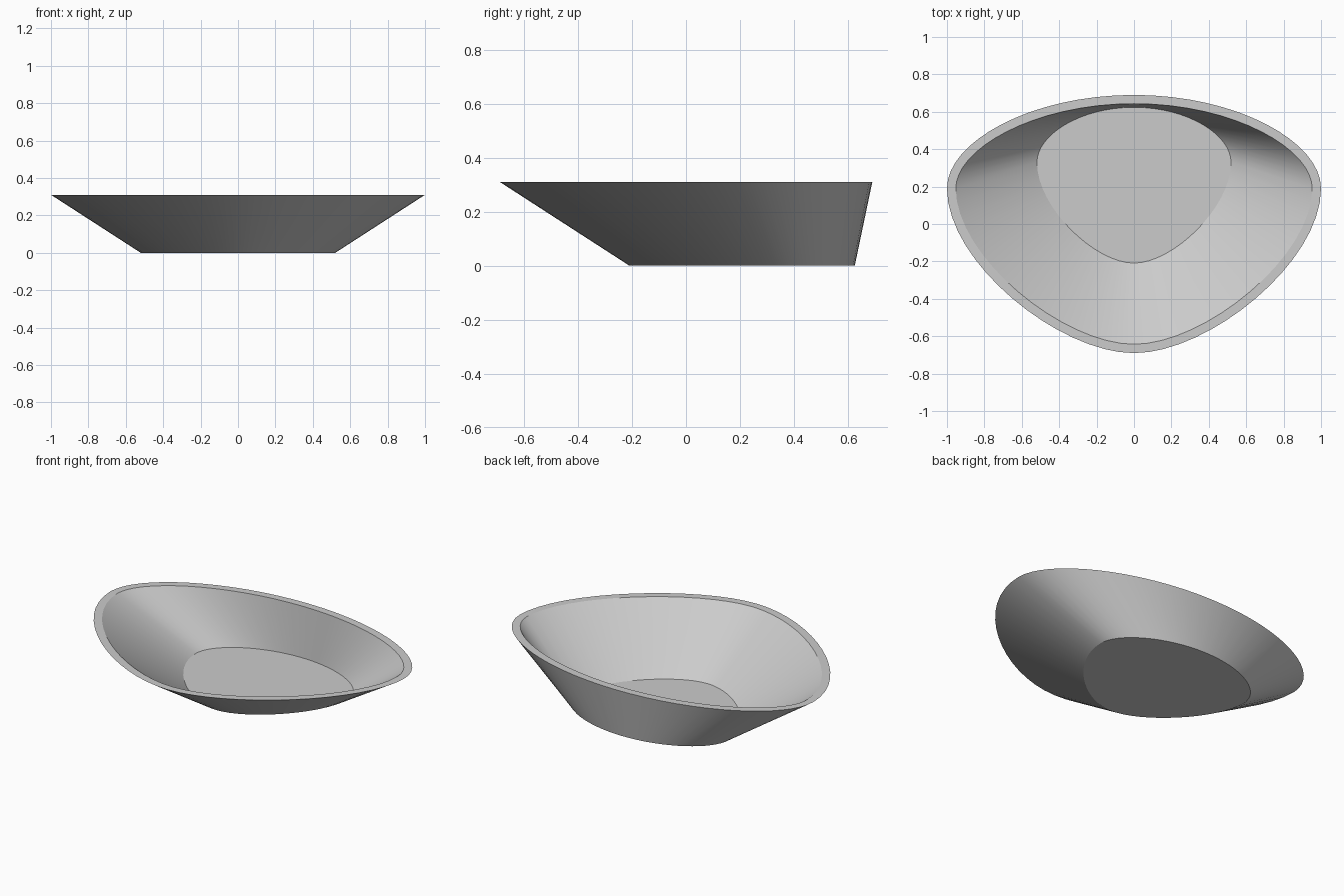
import bpy, bmesh, math
from mathutils import Vector
from mathutils.geometry import interpolate_bezier

if "Cube" in bpy.data.objects:
    bpy.data.objects.remove(bpy.data.objects["Cube"])

STEPS = 16        # segments per quarter of an outline
HEIGHT = 0.31
RIM = 0.047       # rim width


def outline(half_width, back, widest, front):
    """Closed rounded outline, blunt at the back and more pointed in front."""
    def quarter(y_end, side_h, end_h):
        return interpolate_bezier(
            Vector((half_width, widest)),
            Vector((half_width, widest + (y_end - widest) * side_h)),
            Vector((half_width * end_h, y_end)),
            Vector((0, y_end)), STEPS + 1)
    rear = quarter(back, 0.5, 0.55)
    fore = quarter(front, 0.45, 0.40)
    right = list(reversed(fore)) + list(rear[1:])       # front to back, x >= 0
    left = [(-p[0], p[1]) for p in reversed(right[1:-1])]
    return [Vector((p[0], p[1])) for p in right + left]


def inset(points, distance):
    """Move each point of a counter-clockwise outline inwards."""
    result = []
    for i, p in enumerate(points):
        t = (points[(i + 1) % len(points)] - points[i - 1]).normalized()
        result.append(p + Vector((-t.y, t.x)) * distance)
    return result


rim = outline(1.0, 0.69, 0.19, -0.69)
foot = outline(0.52, 0.625, 0.33, -0.21)

# Basin: foot, outer wall, flat rim, inner wall, floor
bm = bmesh.new()
layers = [(foot, 0), (rim, HEIGHT), (inset(rim, RIM), HEIGHT),
          (inset(foot, 0.001), 0.003)]
loops = [[bm.verts.new((p.x, p.y, z)) for p in pts] for pts, z in layers]
for low, high in zip(loops, loops[1:]):
    for i in range(len(low)):
        j = (i + 1) % len(low)
        bm.faces.new((low[i], low[j], high[j], high[i]))
bm.faces.new(reversed(loops[0]))
bm.faces.new(loops[-1])

mesh = bpy.data.meshes.new("basin")
bm.to_mesh(mesh)
bm.free()
basin = bpy.data.objects.new("basin", mesh)
bpy.context.collection.objects.link(basin)

bpy.context.view_layer.objects.active = basin
basin.select_set(True)
bpy.ops.object.shade_smooth_by_angle(angle=math.radians(25))
